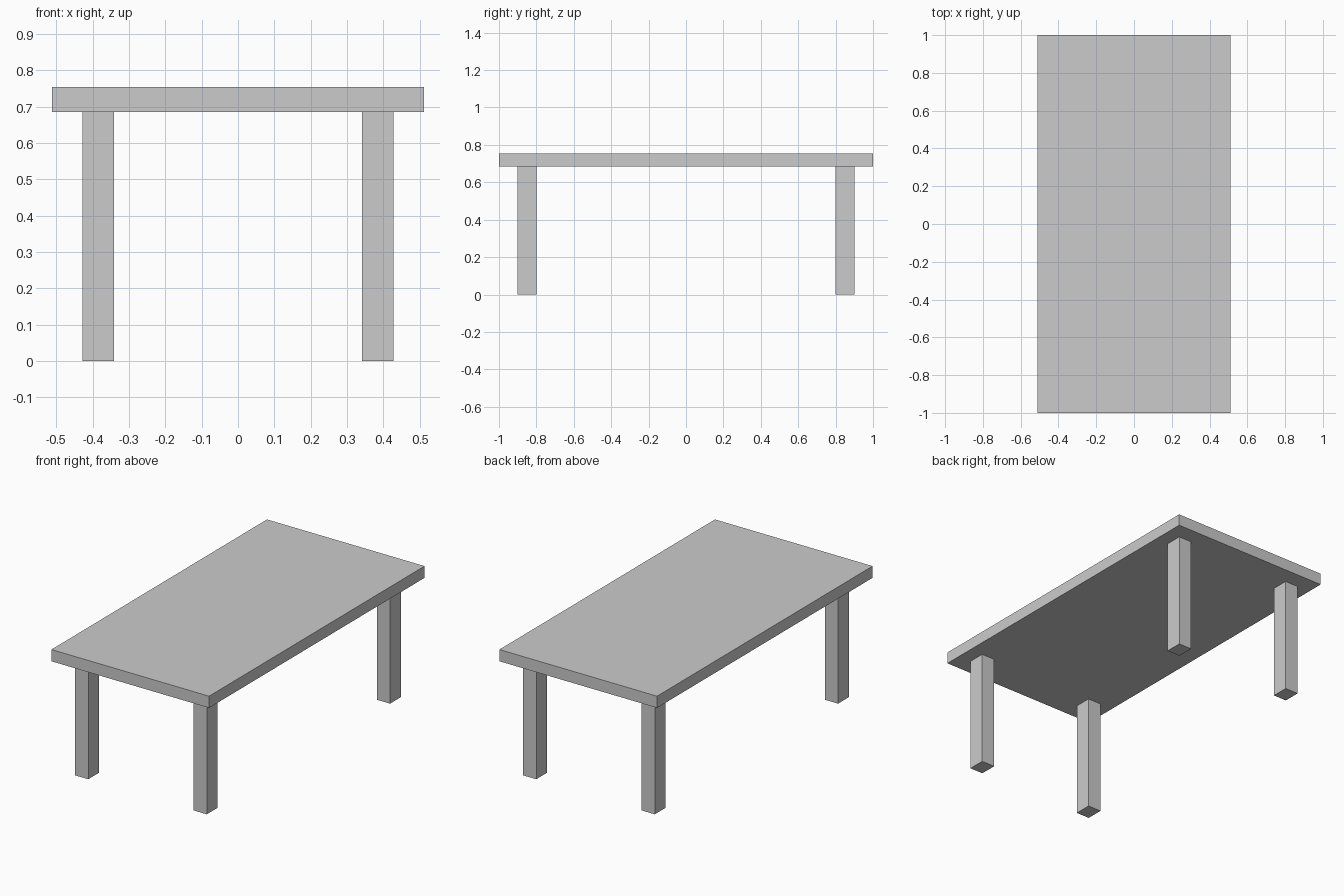
import bpy

if "Cube" in bpy.data.objects:
    bpy.data.objects.remove(bpy.data.objects["Cube"])


def box(name, lo, hi):
    """Axis-aligned box between two corners."""
    centre = [(a + b) / 2 for a, b in zip(lo, hi)]
    bpy.ops.mesh.primitive_cube_add(size=1, location=centre)
    obj = bpy.context.object
    obj.name = name
    obj.scale = [b - a for a, b in zip(lo, hi)]
    bpy.ops.object.transform_apply(location=False, rotation=False, scale=True)
    return obj


TOP_Z, UNDER_Z = 0.754, 0.685

# Table top
box("table_top", (-0.512, -1.0, UNDER_Z), (0.512, 1.0, TOP_Z))

# Four square-cornered legs, inset from the edges
for side, sx in (("left", -1), ("right", 1)):
    for end, sy in (("front", -1), ("back", 1)):
        xs = sorted((sx * 0.342, sx * 0.428))
        ys = sorted((sy * 0.80, sy * 0.901))
        box(f"{end}_{side}_leg", (xs[0], ys[0], 0), (xs[1], ys[1], UNDER_Z))
